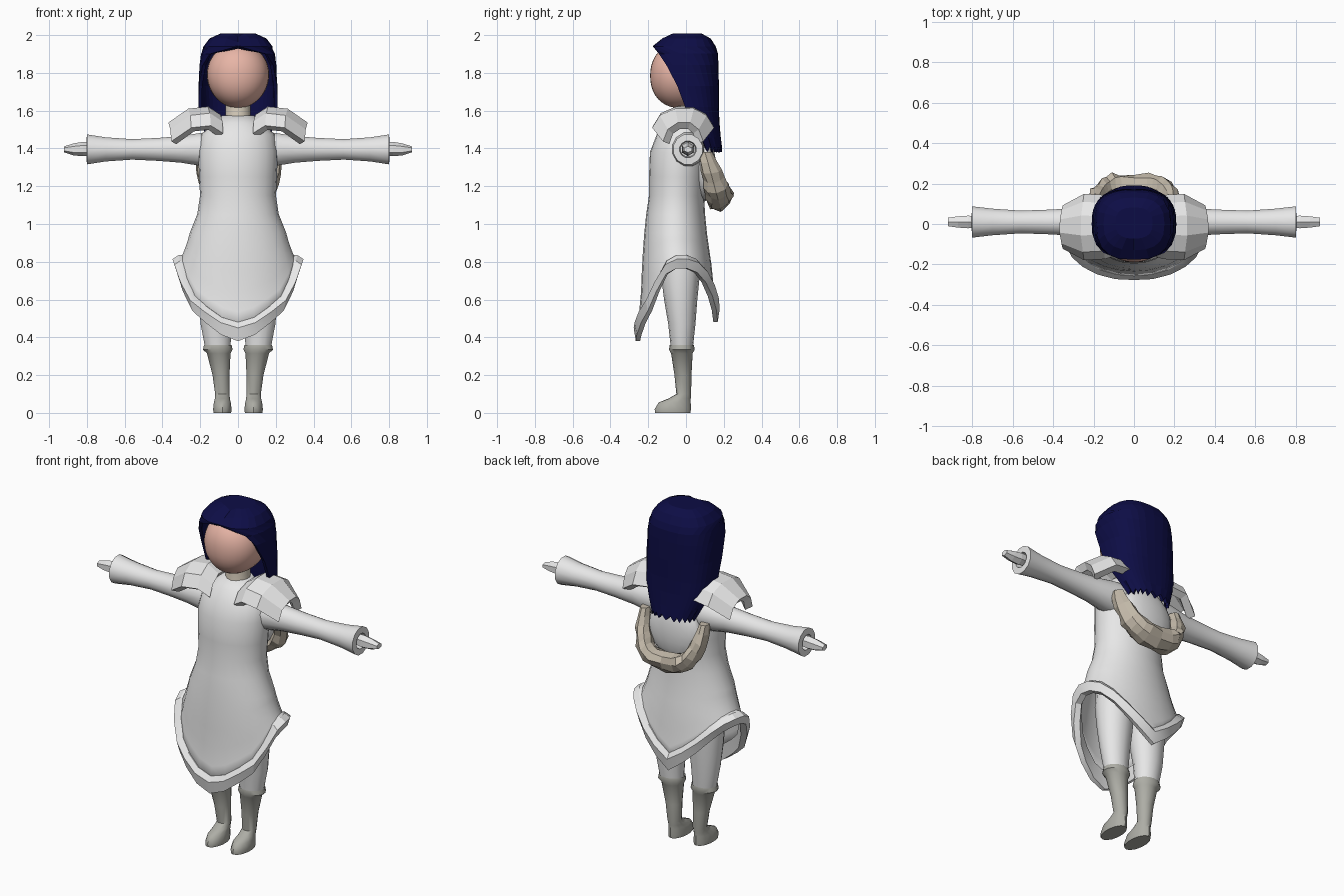
import bpy, bmesh, random
from math import sin, cos, pi, acos, radians
from mathutils import Vector

random.seed(4)
cube = bpy.data.objects.get("Cube")
if cube:
    bpy.data.objects.remove(cube, do_unlink=True)


def material(name, rgb):
    m = bpy.data.materials.new(name)
    m.use_nodes = True
    m.diffuse_color = (*rgb, 1)
    bsdf = m.node_tree.nodes["Principled BSDF"]
    bsdf.inputs["Base Color"].default_value = (*rgb, 1)
    bsdf.inputs["Roughness"].default_value = 0.8
    return m


WHITE = material("white cloth", (0.8, 0.8, 0.8))
BEIGE = material("beige fur", (0.55, 0.49, 0.4))
COLLAR = material("cream collar", (0.68, 0.61, 0.5))
BOOT = material("grey leather", (0.42, 0.42, 0.38))
SKIN = material("skin", (0.8, 0.46, 0.38))
HAIR = material("navy hair", (0.004, 0.004, 0.06))


def finish(name, bm, mat, smooth=0, mirror=False, thick=0):
    """Turn a bmesh into an object with optional thickness and mirroring."""
    bmesh.ops.remove_doubles(bm, verts=bm.verts, dist=0.0005)
    bmesh.ops.recalc_face_normals(bm, faces=bm.faces)
    me = bpy.data.meshes.new(name)
    bm.to_mesh(me)
    bm.free()
    me.materials.append(mat)
    if smooth:
        me.shade_smooth()
        me.set_sharp_from_angle(angle=radians(smooth))
    ob = bpy.data.objects.new(name, me)
    bpy.context.collection.objects.link(ob)
    if thick:
        s = ob.modifiers.new("thickness", "SOLIDIFY")
        s.thickness, s.offset = thick, 0
    if mirror:
        ob.modifiers.new("mirror", "MIRROR")
    return ob


def loft(name, rings, mat, caps=(True, True), wrap=True, loop=False, **kw):
    """Skin a list of equal rings of points."""
    bm = bmesh.new()
    vs = [[bm.verts.new(p) for p in r] for r in rings]
    n = len(vs[0])
    pairs = list(zip(vs, vs[1:])) + ([(vs[-1], vs[0])] if loop else [])
    for a, b in pairs:
        for i in range(n if wrap else n - 1):
            j = (i + 1) % n
            bm.faces.new((a[i], a[j], b[j], b[i]))
    for use, r in zip(caps, (vs[0], vs[-1])):
        if use:
            bm.faces.new(r)
    return finish(name, bm, mat, **kw)


def spow(v, p):
    return abs(v) ** p * (1 if v >= 0 else -1)


def flat_ring(z, cx, cy, rx, ry, n=14):
    return [(cx + rx * sin(2 * pi * i / n), cy - ry * cos(2 * pi * i / n), z) for i in range(n)]


def side_ring(x, ry, rz, cy=0.01, cz=1.395, n=12):
    return [(x, cy + ry * cos(2 * pi * (i + .5) / n), cz + rz * sin(2 * pi * (i + .5) / n)) for i in range(n)]


# Coat: height, half width, front y, back y
PROFILE = [(1.57, .08, -.06, .07), (1.53, .13, -.11, .09), (1.47, .19, -.15, .11),
           (1.38, .205, -.185, .11), (1.25, .2, -.19, .1), (1.15, .195, -.19, .09),
           (1.05, .21, -.205, .095), (.95, .25, -.215, .105), (.8, .285, -.225, .125),
           (.6, .3, -.225, .135), (.38, .32, -.24, .145)]
HEM = [.43, .46, .52, .58, .68, .77, .8, .8, .78, .73, .66, .59, .53]
SEG = 24


def coat_point(i, z, out=0):
    for a, b in zip(PROFILE, PROFILE[1:]):
        if z >= b[0]:
            break
    t = (a[0] - z) / (a[0] - b[0])
    w, yf, yb = (a[k] + (b[k] - a[k]) * t for k in (1, 2, 3))
    ang = 2 * pi * i / SEG
    return Vector(((w + out) * sin(ang), (yf + yb) / 2 - ((yb - yf) / 2 + out) * cos(ang), z))


def hem(i):
    return HEM[min(i, SEG - i)]


rings = [[coat_point(i, p[0]) for i in range(SEG)] for p in PROFILE[:8]]
for k in range(1, 6):
    rings.append([coat_point(i, .95 + (hem(i) - .95) * k / 5, .02 * (k / 5) ** 2) for i in range(SEG)])
loft("coat", rings, WHITE, caps=(True, False), smooth=50, thick=.012)

# Raised trim around the hem, swept through the hem points
SECTION = [(.0, .05), (.03, .05), (.062, .02), (.045, -.05), (.01, -.05)]
rings = []
for i in range(SEG):
    base = coat_point(i, hem(i))
    side = abs(sin(2 * pi * i / SEG))
    rings.append([coat_point(i, hem(i), o * (.65 + .35 * side)) + Vector((0, 0, dz * (1 - .3 * side)))
                  for o, dz in SECTION])
loft("hem_trim", rings, WHITE, caps=(False, False), loop=True, smooth=25)

# Sleeves with hollow cuffs
loft("sleeves", [side_ring(x, ry, rz) for x, ry, rz in
                 [(.1, .09, .1), (.2, .085, .09), (.3, .07, .073), (.42, .063, .063), (.56, .058, .056),
                  (.7, .068, .066), (.8, .08, .082), (.802, .045, .045), (.76, .04, .04)]],
     WHITE, smooth=35, mirror=True)

# Faceted mitten hands
loft("hands", [side_ring(x, ry, rz, n=6, cz=z) for x, ry, rz, z in
               [(.74, .03, .03, 1.4), (.82, .036, .038, 1.397), (.87, .032, .032, 1.395),
                (.92, .024, .016, 1.395)]], WHITE, mirror=True)

# Shoulder flaps: arched plates
rows = []
for x, z, d in [(.11, 1.56, .12), (.17, 1.6, .14), (.26, 1.59, .145), (.36, 1.52, .09)]:
    rows.append([(x - .02 * abs(u), -.015 + d * u, z - drop) for u, drop in
                 [(-1, .09), (-.75, .03), (-.25, 0), (.35, 0), (.75, .03), (1, .09)]])
loft("shoulder_flaps", rows, WHITE, caps=(False, False), wrap=False, mirror=True, thick=.045)

# Legs and boots
loft("trousers", [flat_ring(*r) for r in
                  [(.9, .1, -.03, .11, .1), (.75, .11, -.03, .11, .105), (.6, .112, -.028, .1, .088),
                   (.47, .115, -.022, .085, .072), (.34, .107, -.022, .068, .058)]],
     WHITE, smooth=50, mirror=True)
loft("boots", [flat_ring(*r) for r in
               [(.34, .107, -.022, .06, .05), (.36, .107, -.022, .075, .064), (.335, .107, -.022, .08, .068),
                (.315, .102, -.022, .064, .057), (.2, .09, -.016, .046, .045), (.1, .083, -.012, .039, .039),
                (.075, .083, -.035, .041, .06), (.055, .083, -.06, .046, .085), (.02, .083, -.07, .05, .096),
                (0, .083, -.07, .048, .094)]],
     BOOT, smooth=40, mirror=True)

# Neck and head
loft("neck", [flat_ring(z, 0, 0, r, r) for z, r in [(1.48, .085), (1.57, .068), (1.66, .066)]],
     COLLAR, smooth=40)
bm = bmesh.new()
bmesh.ops.create_uvsphere(bm, u_segments=32, v_segments=20, radius=1)
for v in bm.verts:
    x, y, z = v.co
    jaw = 1 - .08 * max(0, -z)
    v.co = (x * .165 * jaw, -.02 + .17 * spow(y, .85), 1.785 + .172 * spow(z, .92))
finish("head", bm, SKIN, smooth=60)

# Long hair: height, half width, front edge, full front, back
COLS = 20
POWER = .75
rings = []
for k, (z, w, edge, yf, yb) in enumerate([
        (2.0, .09, -.07, -.07, .08), (1.975, .145, -.125, -.125, .125), (1.935, .175, -.17, -.17, .15),
        (1.9, .187, -.135, -.175, .16), (1.84, .195, -.1, -.175, .163), (1.73, .2, -.045, -.17, .165),
        (1.62, .2, -.005, -.16, .165), (1.54, .188, .04, -.1, .168), (1.46, .158, .08, -.05, .175),
        (1.38, .125, .11, .0, .182)]):
    yc, d = (yf + yb) / 2, (yb - yf) / 2
    start = acos(max(-1, min(1, spow((yc - edge) / d, 1 / POWER))))
    row = []
    for i in range(COLS + 1):
        a = start + (2 * pi - 2 * start) * i / COLS
        dz = -.02 if i in (0, COLS) and k < 2 else 0
        dz += .03 * (i % 2) if k == 9 else 0
        row.append((w * spow(sin(a), POWER), yc - d * spow(cos(a), POWER), z + dz))
    rings.append(row)
loft("hair", rings, HAIR, caps=(True, False), wrap=False, thick=.018)

# Lowered hood: lumpy fur rim with a cloth lining
rings = []
STEPS = 16
for k in range(STEPS + 1):
    t = pi * k / STEPS
    s = sin(t)
    c = Vector((.195 * spow(cos(t), .6), .1 + .085 * s, 1.38 - .25 * s))
    out = Vector((cos(t), 0, -s))
    r = .03 + .028 * s
    ring = []
    for j in range(8):
        q = 2 * pi * j / 8
        bump = random.uniform(.82, 1.18)
        ring.append(c + out * (r * bump * cos(q)) + Vector((0, (r + .01) * bump * sin(q), .015 * sin(q) * s)))
    rings.append(ring)
loft("hood_fur", rings, BEIGE)
bm = bmesh.new()
bmesh.ops.create_uvsphere(bm, u_segments=16, v_segments=10, radius=1)
for v in bm.verts:
    v.co = (v.co.x * .17, .1 + v.co.y * .06, 1.29 + v.co.z * .17)
finish("hood_lining", bm, WHITE, smooth=60)
